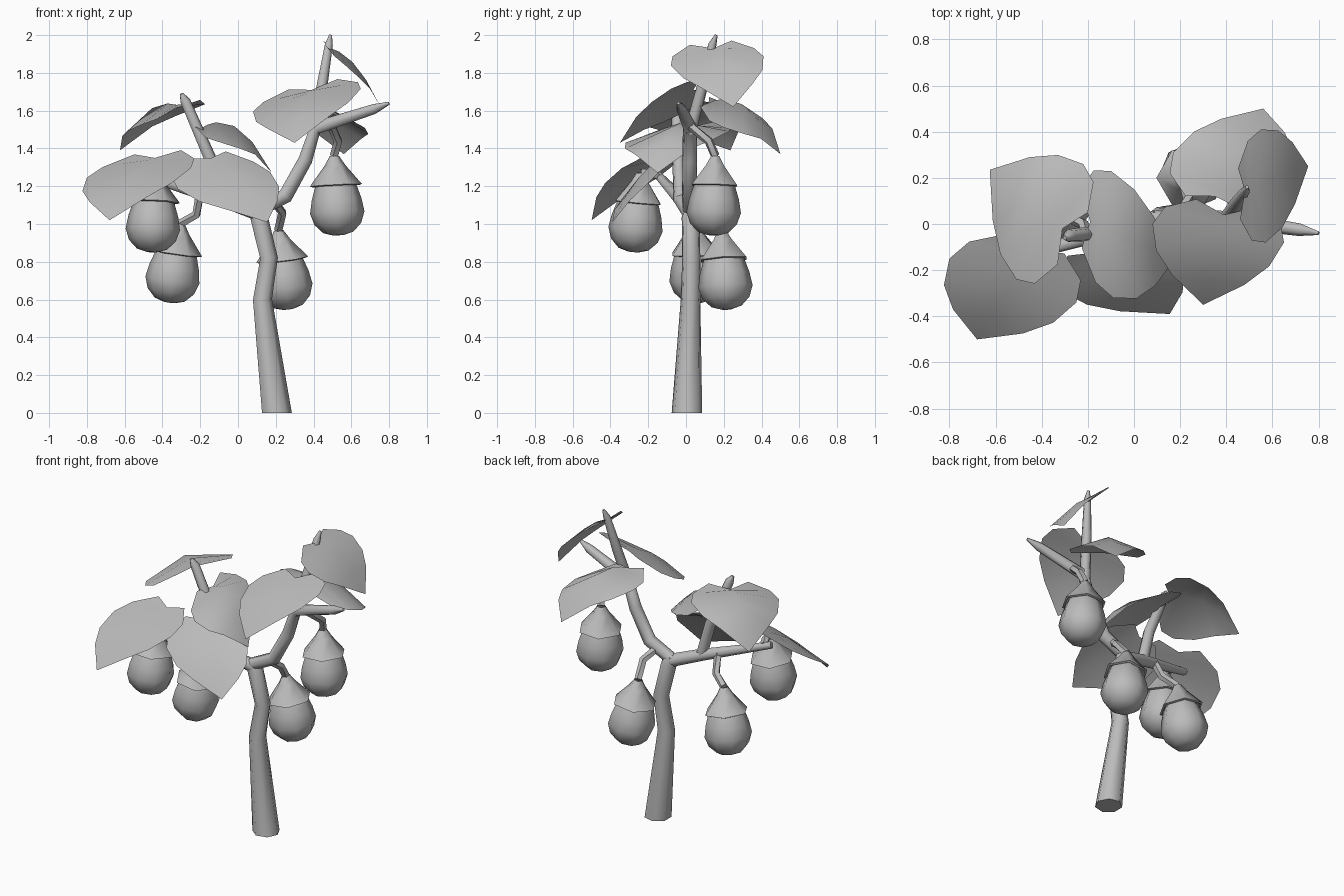
import bpy, bmesh, math
from mathutils import Vector

cube = bpy.data.objects.get("Cube")
if cube:
    bpy.data.objects.remove(cube, do_unlink=True)

GREY = (0.5, 0.5, 0.5, 1)
grey = bpy.data.materials.new("plain_grey")
grey.use_nodes = True
grey.diffuse_color = GREY
grey.node_tree.nodes["Principled BSDF"].inputs["Base Color"].default_value = GREY


def finish(bm, name, angle=62, recalc=True):
    if recalc:
        bmesh.ops.recalc_face_normals(bm, faces=bm.faces)
    mesh = bpy.data.meshes.new(name)
    bm.to_mesh(mesh)
    bm.free()
    mesh.materials.append(grey)
    obj = bpy.data.objects.new(name, mesh)
    bpy.context.collection.objects.link(obj)
    bpy.ops.object.select_all(action='DESELECT')
    obj.select_set(True)
    bpy.context.view_layer.objects.active = obj
    bpy.ops.object.shade_smooth_by_angle(angle=math.radians(angle))


def add_rings(bm, rings, sides, cap=True):
    """Skin a list of (centre, axis, radius) rings."""
    loops = []
    for centre, axis, radius in rings:
        a = Vector((0, 1, 0)).cross(axis).normalized()
        b = axis.cross(a).normalized()
        loops.append([bm.verts.new(centre + radius * (a * math.cos(t) + b * math.sin(t)))
                      for t in (math.tau * i / sides for i in range(sides))])
    for low, high in zip(loops, loops[1:]):
        for i in range(sides):
            j = (i + 1) % sides
            bm.faces.new((low[i], low[j], high[j], high[i]))
    if cap:
        bm.faces.new(loops[0])
        bm.faces.new(loops[-1])


def tube(name, path, sides=7):
    """Tapered limb through (x, y, z, radius) points."""
    pts = [Vector(p[:3]) for p in path]
    rings = []
    for i, p in enumerate(pts):
        axis = (pts[min(i + 1, len(pts) - 1)] - pts[max(i - 1, 0)]).normalized()
        if p.z == 0:  # flat foot on the ground
            axis = Vector((0, 0, 1))
        rings.append((p, axis, path[i][3]))
    bm = bmesh.new()
    add_rings(bm, rings, sides)
    finish(bm, name)


# Fruit: faceted cap shell over a pear-shaped body
CAP = [(0, .025), (.05, .055), (.155, .138), (.16, .125), (.12, .09)]
BODY = [(.11, .08), (.16, .11), (.23, .132), (.30, .144), (.36, .124), (.405, .08), (.42, .03)]


def fruit(name, apex, centre):
    apex = Vector(apex)
    axis = (Vector(centre) - apex).normalized()
    for part, profile, sides in (("cap", CAP, 6), ("body", BODY, 8)):
        bm = bmesh.new()
        add_rings(bm, [(apex + axis * d, axis, r) for d, r in profile], sides, part == "body")
        finish(bm, name + "_" + part)


# Leaf: lobed blade given by its notch, tip and two side corners
RIB = [0, .08, .2, .46, .72, 1]
RIM = [(-.13, .45), (0, .88), (.2, 1), (.48, .86), (.72, .55)]


def leaf(name, base, tip, side_a, side_b, arch):
    base, tip = Vector(base), Vector(tip)
    bm = bmesh.new()

    def point(u, v, out):
        mid = base.lerp(tip, u)
        mid.z += arch * 4 * max(u, 0) * (1 - u) * (1 - v * .6)
        return bm.verts.new(mid + out * v)

    rib = [point(u, 0, Vector()) for u in RIB]
    for side in (side_a, side_b):
        out = Vector(side) - base.lerp(tip, .2)
        rim = [point(u, v, out) for u, v in RIM] + [rib[-1]]
        for i in range(len(RIM)):
            corners = [rib[i], rim[i], rim[i + 1], rib[i + 1]]
            bm.faces.new(list(dict.fromkeys(corners)))
    bmesh.ops.recalc_face_normals(bm, faces=bm.faces)
    if sum(f.normal.z for f in bm.faces) < 0:
        bmesh.ops.reverse_faces(bm, faces=bm.faces)
    finish(bm, name, recalc=False)


# Trunk and branches
tube("trunk", [(.202, .005, 0, .083), (.127, .024, .6, .053), (.162, .028, .82, .049),
               (.108, .025, 1.04, .049), (.095, .02, 1.09, .035)])
tube("left_branch", [(.09, .02, 1.07, .04), (.25, .02, 1.15, .042), (.355, .02, 1.34, .039),
                     (.41, .02, 1.51, .038), (.72, -.025, 1.61, .028), (.8, -.04, 1.64, .008)])
tube("left_upper_branch", [(.4, .02, 1.48, .034), (.445, .09, 1.74, .03),
                           (.48, .14, 1.95, .022), (.49, .16, 2, .008)])
tube("right_branch", [(.12, .025, 1.05, .042), (-.1, -.03, 1.13, .037), (-.52, -.15, 1.26, .022)])
tube("right_upper_branch", [(-.09, -.03, 1.12, .036), (-.15, -.04, 1.35, .034),
                            (-.28, -.05, 1.65, .028), (-.3, -.06, 1.69, .01)])

# Hanging fruit, each with a bent stem
HANGING = {
    "left_high": [(.49, .01, 1.53), (.53, .12, 1.44), (.51, .155, 1.36), (.525, .147, 1.07)],
    "left_low": [(.19, .03, 1.12), (.235, .11, 1.06), (.215, .19, .965), (.25, .208, .68)],
    "right_low": [(-.2, -.05, 1.16), (-.22, 0, 1.05), (-.305, .04, 1.0), (-.345, .055, .72)],
    "right_high": [(-.47, -.135, 1.25), (-.45, -.19, 1.27), (-.44, -.24, 1.27), (-.45, -.265, 1.0)],
}
for name, (*stem, centre) in HANGING.items():
    tube(name + "_stem", [(*p, .024) for p in stem], 5)
    fruit(name + "_fruit", stem[-1], centre)

# Leaves
leaf("left_top_leaf", (.48, .145, 1.93), (.755, .25, 1.62), (.57, -.08, 1.82), (.55, .41, 1.87), .07)
leaf("left_front_leaf", (.39, .04, 1.71), (.3, -.35, 1.43), (.65, -.08, 1.7), (.08, 0, 1.58), .06)
leaf("left_back_leaf", (.35, .12, 1.64), (.56, .5, 1.37), (.67, .2, 1.48), (.17, .31, 1.58), .12)
leaf("right_top_leaf", (-.31, -.02, 1.62), (-.625, .235, 1.39), (-.51, -.24, 1.5), (-.22, .26, 1.59), .1)
leaf("right_end_leaf", (-.44, -.11, 1.35), (-.68, -.5, 1.02), (-.8, -.15, 1.23), (-.25, -.34, 1.28), .06)
leaf("middle_top_leaf", (-.19, .01, 1.51), (.18, -.15, 1.27), (-.09, -.32, 1.4), (-.1, .23, 1.46), .12)
leaf("middle_front_leaf", (-.14, -.12, 1.35), (.155, -.39, 1.01), (-.32, -.29, 1.17), (.17, -.14, 1.26), .06)
